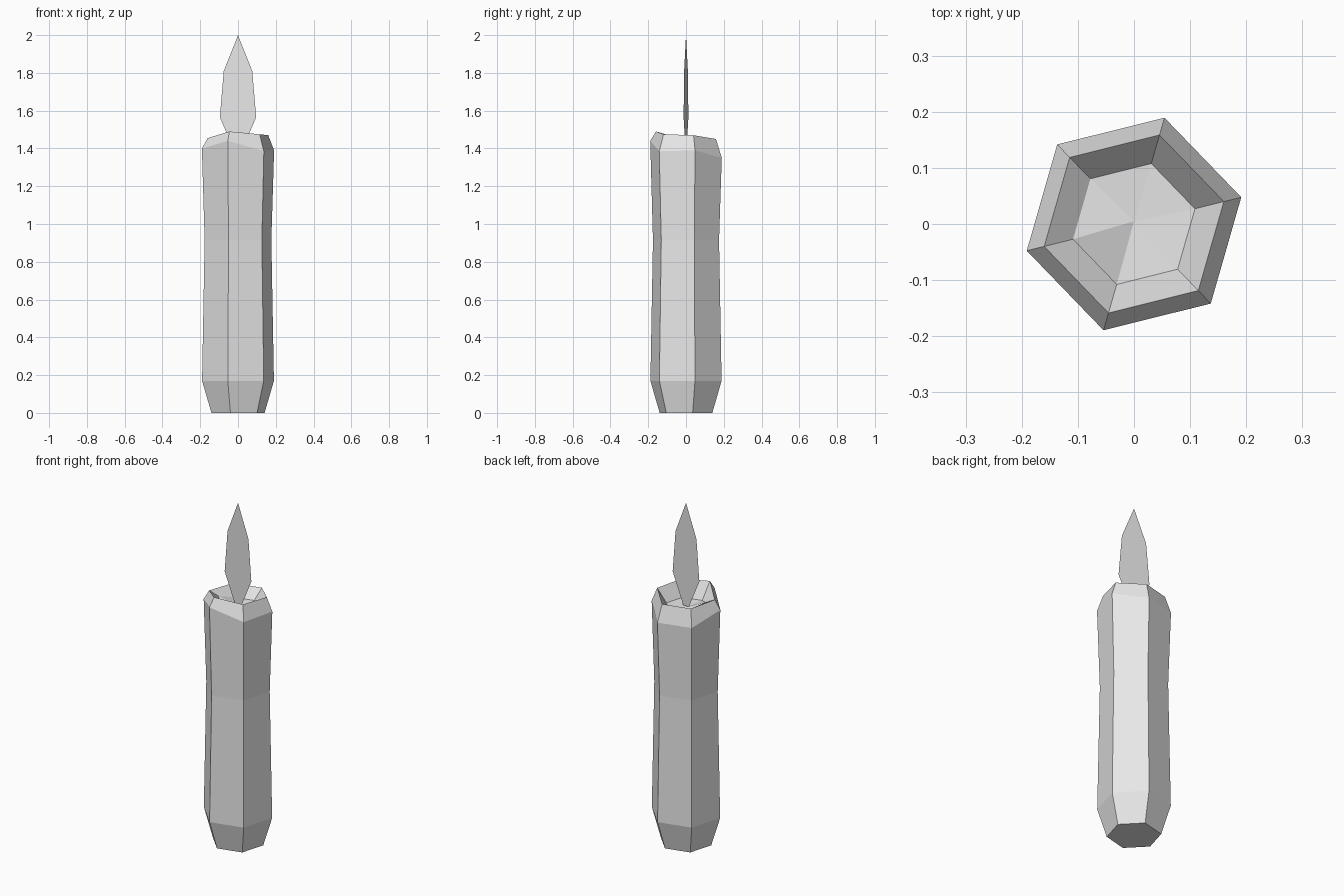
import bpy, bmesh
from math import cos, sin, radians

cube = bpy.data.objects.get("Cube")
if cube:
    bpy.data.objects.remove(cube, do_unlink=True)

# One plain grey for everything
grey = bpy.data.materials.new("plain_grey")
grey.use_nodes = True
grey.diffuse_color = (0.8, 0.8, 0.8, 1)
grey.node_tree.nodes["Principled BSDF"].inputs["Base Color"].default_value = (0.8, 0.8, 0.8, 1)


def finish(bm, name):
    mesh = bpy.data.meshes.new(name)
    bm.to_mesh(mesh)
    bm.free()
    mesh.materials.append(grey)
    obj = bpy.data.objects.new(name, mesh)
    bpy.context.collection.objects.link(obj)
    return obj


def hex_ring(bm, radius, heights):
    """Six corners, anticlockwise, with one height each."""
    ring = []
    for i, z in enumerate(heights):
        a = radians(14 + 60 * i)
        ring.append(bm.verts.new((radius * cos(a), radius * sin(a), z)))
    return ring


# Candle body: stacked hexagons with an uneven melted top and a hollow
bm = bmesh.new()
profile = [
    (0.145, [0] * 6),
    (0.196, [0.17] * 6),
    (0.182, [0.915] * 6),
    (0.197, [1.39, 1.35, 1.35, 1.40, 1.44, 1.385]),
    (0.165, [1.47, 1.45, 1.45, 1.455, 1.49, 1.475]),
    (0.112, [1.39, 1.39, 1.39, 1.43, 1.39, 1.39]),
]
rings = [hex_ring(bm, r, h) for r, h in profile]
bm.faces.new(rings[0][::-1])
for low, high in zip(rings, rings[1:]):
    for i in range(6):
        j = (i + 1) % 6
        bm.faces.new((low[i], low[j], high[j], high[i]))

# Sunken floor around the flame
centre = bm.verts.new((0, 0.005, 1.385))
for i in range(6):
    bm.faces.new((rings[-1][i], rings[-1][(i + 1) % 6], centre))
finish(bm, "candle_body")

# Flame: a flat upright leaf, turned slightly
bm = bmesh.new()
half = [(0.02, 1.39), (0.062, 1.485), (0.097, 1.565), (0.076, 1.81)]
outline = half + [(0, 2.0)] + [(-x, z) for x, z in reversed(half)]
bm.faces.new([bm.verts.new((x, 0, z)) for x, z in outline])
flame = finish(bm, "flame")
flame.rotation_euler.z = radians(-7.5)
